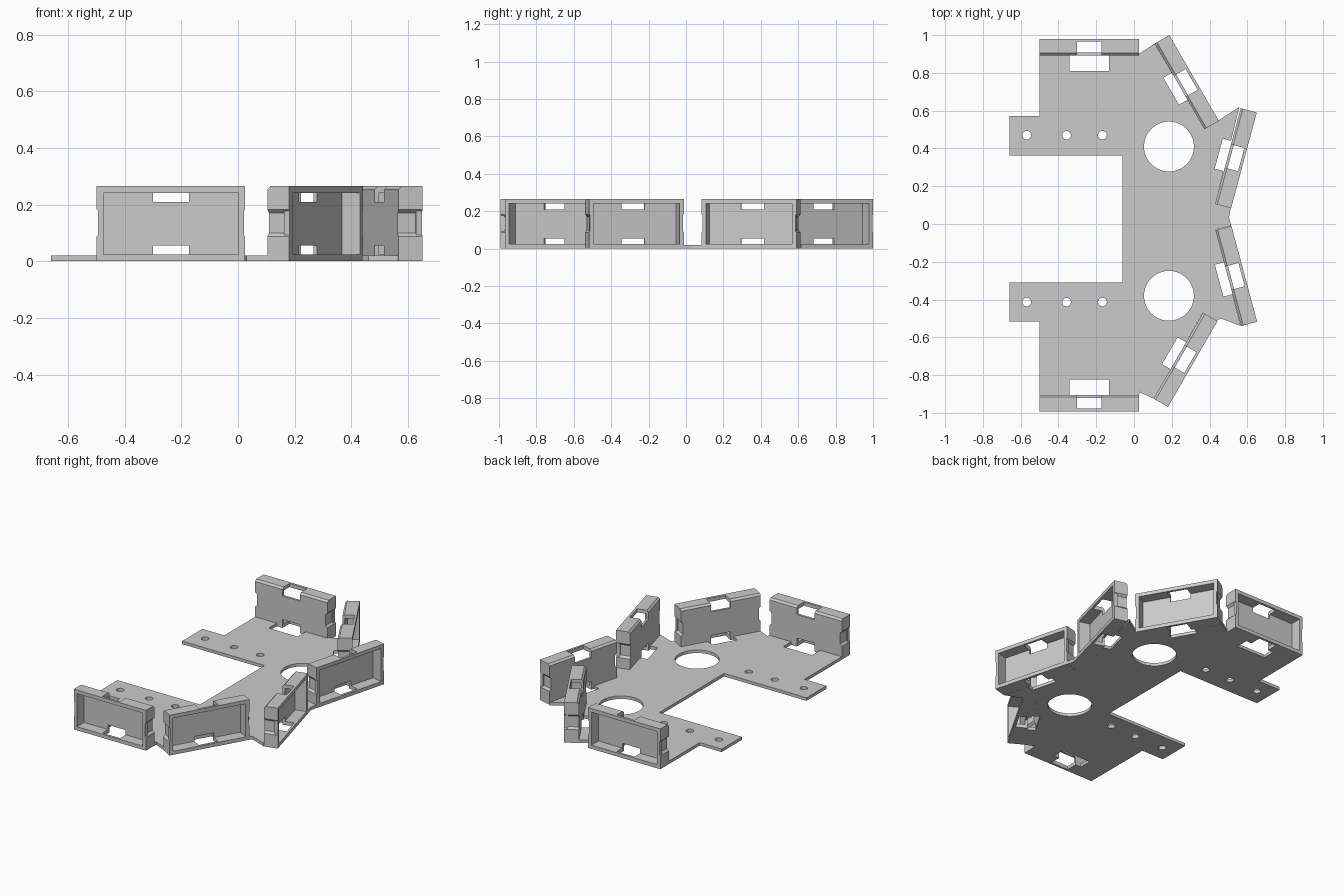
import bpy
import bmesh
from math import radians
from mathutils import Matrix

if "Cube" in bpy.data.objects:
    bpy.data.objects.remove(bpy.data.objects["Cube"])

grey = bpy.data.materials.new("plain grey")
grey.use_nodes = True
grey.diffuse_color = (0.6, 0.6, 0.6, 1)
grey.node_tree.nodes["Principled BSDF"].inputs["Base Color"].default_value = (0.6, 0.6, 0.6, 1)


def prism(name, outline, lo, hi, axis):
    """Extrude a 2D outline along the given axis from lo to hi."""
    def point(p, t):
        co = list(p)
        co.insert(axis, t)
        return co
    bm = bmesh.new()
    face = bm.faces.new([bm.verts.new(point(p, lo)) for p in outline])
    ext = bmesh.ops.extrude_face_region(bm, geom=[face])
    shift = point((0, 0), hi - lo)
    bmesh.ops.translate(bm, vec=shift, verts=[v for v in ext["geom"] if isinstance(v, bmesh.types.BMVert)])
    bmesh.ops.recalc_face_normals(bm, faces=bm.faces)
    mesh = bpy.data.meshes.new(name)
    bm.to_mesh(mesh)
    bm.free()
    mesh.materials.append(grey)
    obj = bpy.data.objects.new(name, mesh)
    bpy.context.collection.objects.link(obj)
    return obj


def box(name, x0, x1, y0, y1, z0, z1):
    return prism(name, [(x0, y0), (x1, y0), (x1, y1), (x0, y1)], z0, z1, 2)


def cylinder(name, x, y, r, sides):
    bm = bmesh.new()
    bmesh.ops.create_cone(bm, cap_ends=True, segments=sides, radius1=r, radius2=r,
                          depth=0.2, matrix=Matrix.Translation((x, y, 0)))
    mesh = bpy.data.meshes.new(name)
    bm.to_mesh(mesh)
    bm.free()
    mesh.materials.append(grey)
    obj = bpy.data.objects.new(name, mesh)
    bpy.context.collection.objects.link(obj)
    return obj


def cut(target, cutters):
    """Subtract each cutter, then discard it."""
    for c in cutters:
        mod = target.modifiers.new("cut", 'BOOLEAN')
        mod.operation = 'DIFFERENCE'
        mod.solver = 'EXACT'
        mod.object = c
    bpy.context.view_layer.update()
    deps = bpy.context.evaluated_depsgraph_get()
    mesh = bpy.data.meshes.new_from_object(target.evaluated_get(deps))
    target.modifiers.clear()
    target.data = mesh
    for c in cutters:
        bpy.data.objects.remove(c)


# Tray, open towards +y with its outer rim at y = 0
HALF, DEEP, TALL, WALL = 0.2625, 0.088, 0.265, 0.024
tray = prism("tray", [(0, 0), (0, TALL), (0.012 - DEEP, TALL), (-DEEP, TALL - 0.012), (-DEEP, 0)],
             -HALF, HALF, 0)
cutters = [
    box("recess", WALL - HALF, HALF - WALL, 0.015 - DEEP, 0.1, WALL, TALL - WALL),
    box("top_slot", -0.064, 0.064, -0.2, -0.015, 0.21, 0.4),
    box("bottom_slot", -0.064, 0.064, -0.2, -0.015, -0.1, 0.055),
]
# Finger notches in both ends
for s in (-1, 1):
    deep = [(s * (HALF - 0.013), 0.1), (s * (HALF - 0.013), 0.17),
            (s * (HALF + 0.013), 0.196), (s * (HALF + 0.013), 0.074)]
    shallow = [(s * (HALF - 0.005), 0.092), (s * (HALF - 0.005), 0.178),
               (s * (HALF + 0.005), 0.188), (s * (HALF + 0.005), 0.082)]
    cutters += [prism("notch", deep, -0.2, -0.022, 1), prism("rim_notch", shallow, -0.2, 0.1, 1)]
cut(tray, cutters)

# Base plate, reaching the inner faces of the trays
outline = [(-0.5, 0.9), (0.025, 0.9), (0.11, 0.955), (0.373, 0.504), (0.445, 0.547),
           (0.558, 0.62), (0.43, 0.106), (0.512, 0.085), (0.503, 0.035), (0.515, -0.01),
           (0.432, -0.03), (0.565, -0.54), (0.46, -0.5), (0.437, -0.513), (0.365, -0.47),
           (0.105, -0.925), (0.03, -0.89), (0.025, -0.915), (-0.5, -0.915),
           (-0.5, -0.517), (-0.66, -0.517), (-0.66, -0.31), (-0.06, -0.31),
           (-0.06, 0.362), (-0.66, 0.362), (-0.66, 0.572), (-0.5, 0.572)]
plate = prism("base_plate", outline, 0, 0.02, 2)
holes = []
for y, ys in ((0.41, 0.47), (-0.38, -0.413)):
    holes.append(cylinder("large_hole", 0.185, y, 0.132, 64))
    for x in (-0.568, -0.357, -0.167):
        holes.append(cylinder("screw_hole", x, ys, 0.023, 24))

# Six trays: rim midpoint, outward direction in degrees, plate opening size
places = [
    ("back_tray", -0.237, 0.98, 90, 0.21, 0.083),
    ("back_corner_tray", 0.318, 0.773, 30, 0.165, 0.052),
    ("side_back_tray", 0.582, 0.337, -15, 0.165, 0.05),
    ("side_front_tray", 0.584, -0.264, 15, 0.175, 0.05),
    ("front_corner_tray", 0.311, -0.741, -30, 0.165, 0.052),
    ("front_tray", -0.237, -0.993, -90, 0.21, 0.083),
]
for name, x, y, angle, width, reach in places:
    place = Matrix.Translation((x, y, 0)) @ Matrix.Rotation(radians(angle - 90), 4, 'Z')
    copy = bpy.data.objects.new(name, tray.data)
    copy.matrix_world = place
    bpy.context.collection.objects.link(copy)
    opening = box("opening", -width / 2, width / 2, -DEEP - reach, 0.012 - DEEP, -0.1, 0.1)
    opening.matrix_world = place
    holes.append(opening)
bpy.data.objects.remove(tray)
cut(plate, holes)
